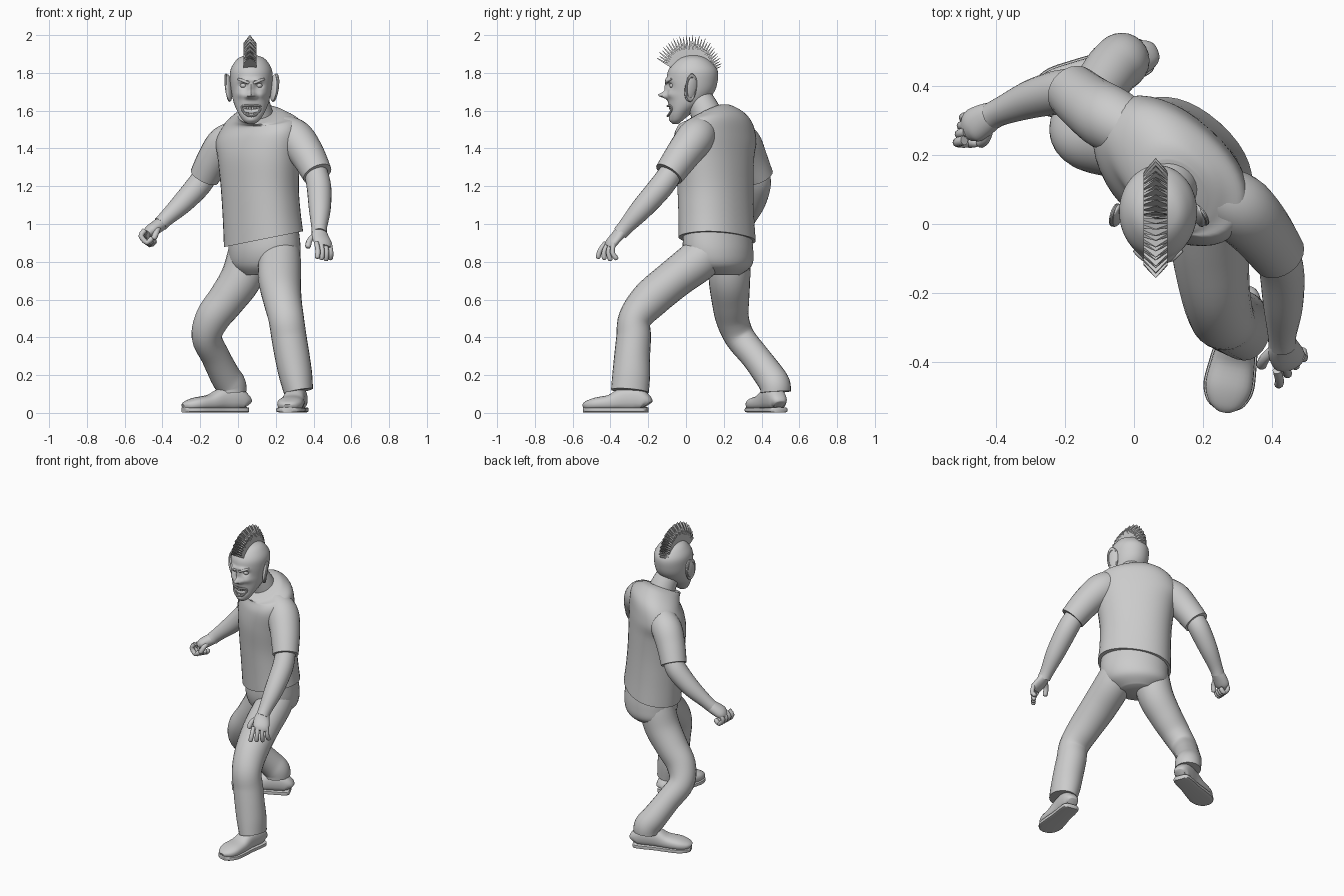
import bpy, bmesh
from math import sin, cos, pi, radians, exp, copysign
from mathutils import Vector

if "Cube" in bpy.data.objects:
    bpy.data.objects.remove(bpy.data.objects["Cube"])

HX = 0.07  # head centre line


def smooth_keys(keys, n):
    """Catmull-Rom interpolation of parameter tuples."""
    out = []
    for i in range(len(keys) - 1):
        a, b, c, d = (keys[max(i - 1, 0)], keys[i], keys[i + 1], keys[min(i + 2, len(keys) - 1)])
        for k in range(n):
            t = k / n
            out.append(tuple(0.5 * (2 * q + (r - p) * t + (2 * p - 5 * q + 4 * r - s) * t * t
                                    + (3 * q - p - 3 * r + s) * t ** 3) for p, q, r, s in zip(a, b, c, d)))
    return out + [tuple(keys[-1])]


def spow(v, p):
    return copysign(abs(v) ** p, v)


def loft(name, rings):
    bm = bmesh.new()
    vs = [[bm.verts.new(p) for p in r] for r in rings]
    n = len(rings[0])
    for a, b in zip(vs, vs[1:]):
        for i in range(n):
            bm.faces.new((a[i], a[(i + 1) % n], b[(i + 1) % n], b[i]))
    bm.faces.new(vs[0])
    bm.faces.new(vs[-1])
    return finish(name, bm)


def finish(name, bm):
    bmesh.ops.recalc_face_normals(bm, faces=bm.faces)
    me = bpy.data.meshes.new(name)
    bm.to_mesh(me)
    bm.free()
    ob = bpy.data.objects.new(name, me)
    bpy.context.collection.objects.link(ob)
    return ob


def tube(name, keys, ref=(1, 0, 0), sides=24, n=5, power=1.0):
    """Keys are x, y, z, radius along ref, (other radius)."""
    P = smooth_keys([k if len(k) == 5 else k + (k[3],) for k in keys], n)
    C = [Vector(p[:3]) for p in P]
    ref, rings = Vector(ref), []
    for i, p in enumerate(P):
        t = (C[min(i + 1, len(C) - 1)] - C[max(i - 1, 0)]).normalized()
        s = (ref - t * ref.dot(t)).normalized()
        u = t.cross(s)
        rings.append([C[i] + s * p[3] * spow(cos(2 * pi * k / sides), power)
                      + u * p[4] * spow(sin(2 * pi * k / sides), power) for k in range(sides)])
    return loft(name, rings)


def slices(name, keys, rot=0, sides=40, n=6, power=1.0):
    """Level slices: cx, cy, z, half width, half depth, tilt in x, tilt in y."""
    rings = []
    for cx, cy, z, a, b, tx, ty in smooth_keys(keys, n):
        ring = []
        for k in range(sides):
            th = 2 * pi * k / sides
            p, q = a * spow(cos(th), power), b * spow(sin(th), power)
            x, y = p * cos(rot) - q * sin(rot), p * sin(rot) + q * cos(rot)
            ring.append((cx + x, cy + y, z + tx * x + ty * y))
        rings.append(ring)
    return loft(name, rings)


def ball(name, loc, scale, rot=(0, 0, 0)):
    bpy.ops.mesh.primitive_uv_sphere_add(segments=24, ring_count=16, radius=1, location=loc, rotation=rot)
    ob = bpy.context.object
    ob.name, ob.scale = name, scale
    return ob


# Torso, twisted towards the character's right
TWIST = radians(-42)
slices("shirt", [(.135, .165, .92, .225, .172, .2, 0), (.125, .16, 1.05, .22, .17, .1, 0),
                 (.115, .155, 1.2, .222, .17, 0, 0), (.11, .15, 1.35, .24, .17, 0, 0),
                 (.11, .155, 1.46, .26, .16, .1, 0), (.12, .15, 1.54, .225, .14, .15, .15),
                 (.115, .11, 1.575, .15, .115, .15, .4), (.105, .08, 1.58, .105, .098, .1, .5)],
       TWIST, power=.9)
slices("hips", [(.137, .165, .97, .205, .155, 0, 0), (.14, .17, .86, .21, .165, 0, 0),
                (.135, .18, .78, .19, .15, 0, 0), (.125, .18, .73, .11, .1, 0, 0)], TWIST)

# Trouser legs
tube("front_leg", [(.215, .16, .92, .1), (.22, .08, .82, .112), (.22, -.06, .71, .113, .105),
                   (.235, -.19, .6, .102), (.255, -.27, .5, .094, .088), (.27, -.277, .4, .093, .092),
                   (.287, -.285, .3, .092, .095), (.305, -.29, .2, .088, .1), (.32, -.297, .115, .078, .1)])
tube("rear_leg", [(.06, .22, .92, .1), (.05, .23, .82, .11), (.015, .23, .71, .11), (-.06, .235, .6, .1),
                  (-.135, .245, .5, .092, .088), (-.165, .285, .4, .08), (-.12, .365, .3, .076),
                  (-.07, .44, .2, .08), (-.04, .47, .15, .082), (-.035, .475, .11, .08)])


# Shoes: a sole slab and a rounded upper along the heel-to-toe line
def shoe(name, heel, toe):
    h, t = Vector(heel), Vector(toe)
    d = t - h
    side = Vector((-d.y, d.x, 0)).normalized()
    prof = [(0, .03, .06), (.04, .046, .09), (.18, .053, .125), (.38, .055, .12), (.58, .063, .085),
            (.8, .068, .07), (.94, .05, .052), (1, .022, .035)]
    upper, sole = [], []
    for s, w, ht in prof:
        c = h + d * s
        upper.append((c.x, c.y, .012 + ht / 2, w, ht / 2))
        sole.append((c.x, c.y, .016, w + .006, .014))
    tube(name + "_upper", upper, side, power=.8)
    tube(name + "_sole", sole, side, sides=16, power=.4)


shoe("front_shoe", (.325, -.205, 0), (.262, -.54, 0))
shoe("rear_shoe", (.045, .495, 0), (-.288, .355, 0))

# Sleeves and forearms
Y = (0, 1, 0)
tube("left_sleeve", [(.22, .09, 1.5, .085), (.3, .05, 1.455, .1), (.365, -.015, 1.37, .092),
                     (.42, -.09, 1.265, .08)], Y)
tube("right_sleeve", [(.01, .26, 1.47, .085), (-.07, .305, 1.425, .095), (-.13, .345, 1.34, .088),
                      (-.178, .385, 1.25, .08)], Y)
tube("left_forearm", [(.405, -.06, 1.3, .06), (.428, -.13, 1.2, .065), (.433, -.235, 1.08, .058),
                      (.43, -.32, .985, .042), (.43, -.35, .95, .04)])
tube("right_forearm", [(-.155, .375, 1.29, .058), (-.2, .385, 1.215, .065), (-.29, .365, 1.115, .057),
                       (-.38, .33, 1.03, .042), (-.41, .315, 1.0, .04)], Y)


# Hands: palm, four fingers, thumb
def finger(name, *pts, r=.013):
    keys = [p + (r,) for p in pts]
    a, b = Vector(pts[-2]), Vector(pts[-1])
    keys.append(tuple(b + (b - a).normalized() * .008) + (r * .35,))
    tube(name, keys, (.8, .6, 0), sides=10, n=3)


tube("left_palm", [(.43, -.335, .97, .036, .034), (.435, -.365, .935, .048, .028),
                   (.45, -.395, .9, .05, .025), (.453, -.41, .88, .04, .018)], (.85, .5, 0))
for i in range(4):
    bx, by = .415 + .023 * i, -.425 + .014 * i
    finger(f"left_finger_{i}", (bx, by, .9), (bx + .008, by - .03 + .008 * i, .86 - .004 * i),
           (bx + .005, by - .04 + .018 * i, .812 + .006 * abs(i - 2)))
finger("left_thumb", (.41, -.36, .945), (.38, -.39, .915), (.37, -.41, .88), r=.015)

tube("right_palm", [(-.4, .32, 1.005, .036), (-.43, .305, .985, .046, .036), (-.465, .285, .96, .05, .034),
                    (-.485, .27, .945, .034, .022)], Y)
for i in range(4):
    bx, by, bz = -.475 - .006 * i, .315 - .024 * i, .955 + .004 * i
    finger(f"right_finger_{i}", (bx, by, bz), (bx - .02, by - .006, bz - .03),
           (bx + .01, by - .008, bz - .065), (bx + .035, by - .006, bz - .045), r=.014)
finger("right_thumb", (-.42, .29, .985), (-.43, .25, .96), (-.445, .235, .925), r=.015)

# Neck and collar line
tube("neck", [(.11, .13, 1.52, .09), (.1, .1, 1.6, .08), (.08, .06, 1.68, .07)])

# Head: slices from chin to crown given as z, front, back, half width
outline = [(1.53, -.07, -.04, .018), (1.55, -.084, -.01, .045), (1.59, -.092, .03, .07),
           (1.64, -.095, .1, .092), (1.7, -.098, .15, .105), (1.76, -.102, .168, .112),
           (1.81, -.095, .168, .111), (1.85, -.068, .143, .093), (1.88, -.03, .105, .064),
           (1.897, .02, .055, .015)]
head = slices("head", [(HX, (f + b) / 2, z, w, (b - f) / 2, 0, 0) for z, f, b, w in outline], sides=72, n=8)
# Facial bumps and hollows: x, z, spread x, spread z, push
face = [(0, 1.72, .014, .03, .015), (0, 1.682, .019, .016, .048)]
for s in (-1, 1):
    face += [(s * .021, 1.674, .012, .011, .02), (s * .032, 1.762, .026, .011, .014),
             (s * .042, 1.733, .02, .014, -.018), (s * .056, 1.685, .024, .02, .013)]
face += [(0, 1.605, .036, .018, -.03), (0, 1.55, .025, .014, .006)]
for v in head.data.vertices:
    x, y, z = v.co
    if y < .02:
        v.co.y -= sum(p * exp(-((x - HX - a) / sx) ** 2 - ((z - c) / sz) ** 2) for a, c, sx, sz, p in face)

# Eyes, eyelids and ears
for s, side in ((-1, "right"), (1, "left")):
    ball(side + "_eye", (HX + s * .041, -.07, 1.733), (.018, .018, .014))
    tube(side + "_brow", [(HX + s * .012, -.106, 1.745, .006), (HX + s * .04, -.1, 1.757, .009),
                          (HX + s * .07, -.077, 1.768, .005)], (0, 0, 1), sides=10)
    ball(side + "_ear", (HX + s * .118, .025, 1.72), (.014, .034, .072), (radians(-8), radians(s * 8), radians(s * 25)))
    bpy.ops.mesh.primitive_torus_add(major_segments=28, minor_segments=8, major_radius=1, minor_radius=.2,
                                     location=(HX + s * .125, .026, 1.722),
                                     rotation=(radians(-8), radians(90 + s * 8), radians(s * 25)))
    rim = bpy.context.object
    rim.name, rim.scale = side + "_ear_rim", (.064, .029, .03)


# Grinning mouth: lips and teeth follow one bent curve
def mouth(x, dz):
    return (HX + x, -.097 + 9 * x * x, 1.598 + dz + 7 * x * x)


lip = [mouth(.05 * cos(2 * pi * k / 20), .027 * sin(2 * pi * k / 20)) + (.006,) for k in range(21)]
tube("lips", lip, Y, sides=8, n=2)
for row, dz in (("upper", .015), ("lower", -.018)):
    for i in range(6):
        x = (i - 2.5) * .012
        px, py, pz = mouth(x, dz)
        bpy.ops.mesh.primitive_cube_add(size=1, location=(px, py + .012, pz), rotation=(0, 0, 18 * x))
        tooth = bpy.context.object
        tooth.name, tooth.scale = f"{row}_tooth_{i}", (.011, .01, .014)

# Mohawk: fan of thin pointed blades over the crown
N = 30
bm = bmesh.new()
for i in range(N):
    f = i / (N - 1)
    ang = radians(-60 + 130 * f)
    tip = .21 + .018 * sin(pi * min(1, f * 1.25)) - .03 * max(0, f - .6) / .4
    if i % 2:
        tip -= .008
    rad, tan = Vector((0, sin(ang), cos(ang))), Vector((0, cos(ang), -sin(ang)))
    o = Vector((HX - .007, .025, 1.775))
    outline2 = [(-.035, .1, .007), (.035, .1, .007), (.035, tip - .045, .005), (0, tip, .0008), (-.035, tip - .045, .005)]
    A = [bm.verts.new(o + Vector((x, 0, 0)) + rad * r + tan * t) for x, r, t in outline2]
    B = [bm.verts.new(o + Vector((x, 0, 0)) + rad * r - tan * t) for x, r, t in outline2]
    bm.faces.new(A)
    bm.faces.new(B[::-1])
    for k in range(5):
        bm.faces.new((A[k], B[k], B[(k + 1) % 5], A[(k + 1) % 5]))
mohawk = finish("mohawk", bm)

# Smooth everything except the crisp hair blades
bpy.ops.object.select_all(action='DESELECT')
for ob in bpy.context.scene.objects:
    if ob is not mohawk and ob.name != mohawk.name:
        ob.select_set(True)
        bpy.context.view_layer.objects.active = ob
bpy.ops.object.shade_smooth_by_angle(angle=radians(40))
